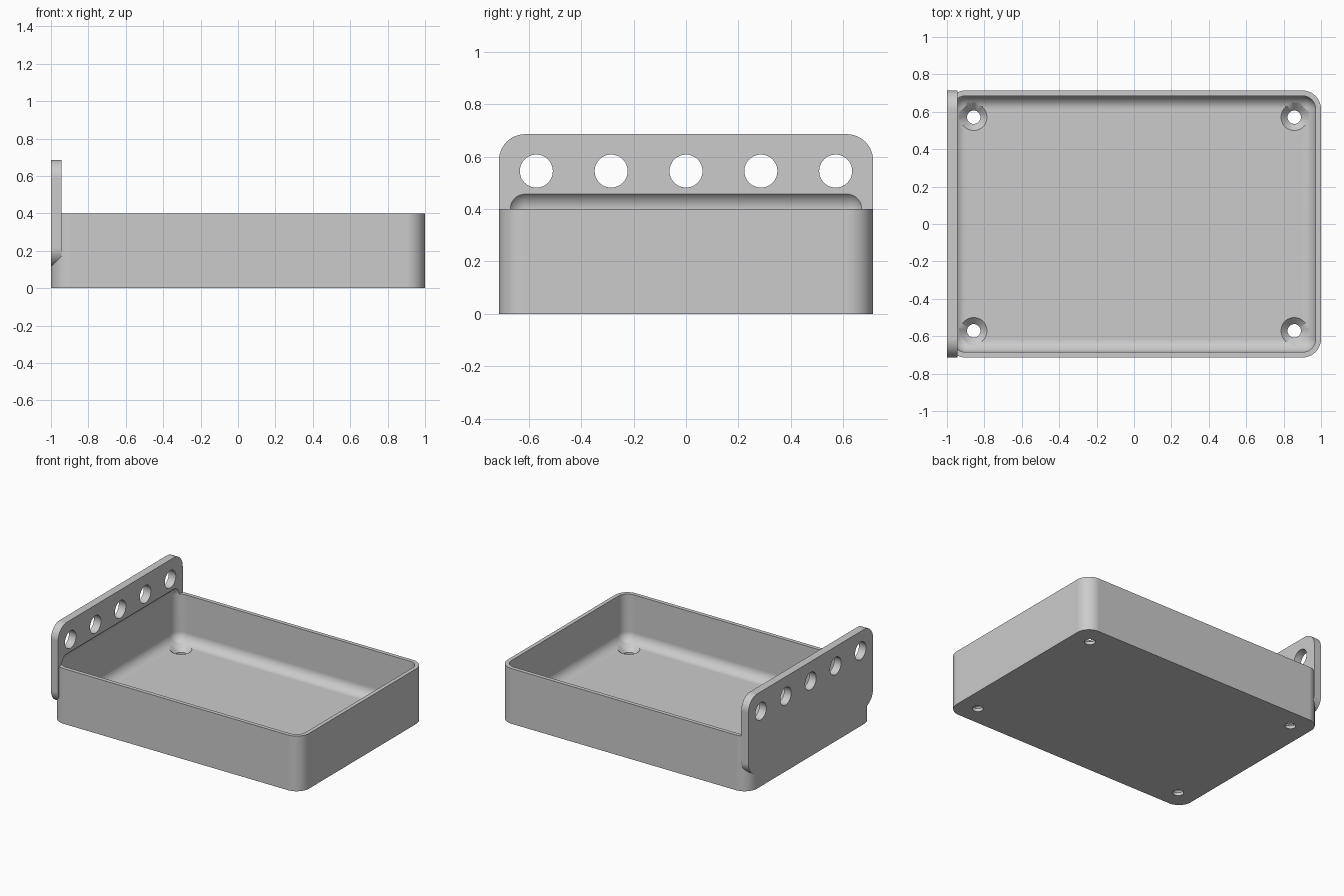
import bpy, bmesh, math
from mathutils import Matrix

cube = bpy.data.objects.get("Cube")
if cube:
    bpy.data.objects.remove(cube, do_unlink=True)

W, D, H = 1.0, 0.714, 0.4          # half length, half depth, tray height
PLATE, FLOOR, WALL = 0.057, 0.057, 0.0286

grey = bpy.data.materials.new("light_grey")
grey.use_nodes = True
grey.diffuse_color = (0.6, 0.6, 0.6, 1)
grey.node_tree.nodes["Principled BSDF"].inputs["Base Color"].default_value = (0.6, 0.6, 0.6, 1)


def finish(name, bm):
    bmesh.ops.recalc_face_normals(bm, faces=bm.faces)
    mesh = bpy.data.meshes.new(name)
    bm.to_mesh(mesh)
    bm.free()
    mesh.materials.append(grey)
    obj = bpy.data.objects.new(name, mesh)
    bpy.context.collection.objects.link(obj)
    return obj


def rounded_box(name, lo, hi, radius, axis=None):
    """Box with every edge rounded, or only the edges along one axis."""
    bm = bmesh.new()
    bmesh.ops.create_cube(bm, size=1)
    for v in bm.verts:
        v.co = [(a + b) / 2 + c * (b - a) for a, b, c in zip(lo, hi, v.co)]
    edges = [e for e in bm.edges if axis is None
             or abs((e.verts[0].co - e.verts[1].co).normalized()[axis]) > 0.9]
    bmesh.ops.bevel(bm, geom=edges, offset=radius, segments=12, profile=0.5, affect='EDGES')
    return finish(name, bm)


def cone(name, r1, r2, depth, matrix):
    bm = bmesh.new()
    bmesh.ops.create_cone(bm, cap_ends=True, segments=48, radius1=r1, radius2=r2,
                          depth=depth, matrix=matrix)
    return finish(name, bm)


def combine(body, other, operation):
    """Apply a boolean, then discard the helper object."""
    mod = body.modifiers.new(operation, 'BOOLEAN')
    mod.operation, mod.object, mod.solver = operation, other, 'EXACT'
    bpy.context.view_layer.objects.active = body
    bpy.ops.object.modifier_apply(modifier=mod.name)
    bpy.data.objects.remove(other, do_unlink=True)


# Tray body with the upright mounting plate on its right end
tray = rounded_box("mounting_tray", (-W, -D, 0), (W, D, H), 0.1, axis=2)
plate = rounded_box("mounting_plate", (-W, -D, 0.115), (-W + PLATE, D, 0.686), 0.1, axis=0)
combine(tray, plate, 'UNION')

# Hollow with rounded floor, reaching a little way up into the plate
hollow = rounded_box("hollow", (WALL - W, WALL - D, FLOOR), (W - WALL, D - WALL, 0.4715), 0.0714)
combine(tray, hollow, 'DIFFERENCE')

# Row of holes through the plate
for i in range(-2, 3):
    place = Matrix.Translation((-W + PLATE / 2, i * 0.2857, 0.545)) @ Matrix.Rotation(math.pi / 2, 4, 'Y')
    combine(tray, cone("plate_hole", 0.063, 0.063, 0.2, place), 'DIFFERENCE')

# Countersunk screw holes in the floor
for x in (-0.857, 0.857):
    for y in (-0.571, 0.571):
        drill = cone("screw_hole", 0.036, 0.036, 0.3, Matrix.Translation((x, y, 0)))
        combine(tray, drill, 'DIFFERENCE')
        sink = cone("countersink", 0.031, 0.081, 0.05, Matrix.Translation((x, y, FLOOR - 0.015)))
        combine(tray, sink, 'DIFFERENCE')

# Smooth curves, crisp edges
bpy.ops.object.select_all(action='DESELECT')
tray.select_set(True)
bpy.context.view_layer.objects.active = tray
bpy.ops.object.shade_smooth_by_angle(angle=math.radians(30))
weighted = tray.modifiers.new("weighted_normals", 'WEIGHTED_NORMAL')
weighted.keep_sharp = True
